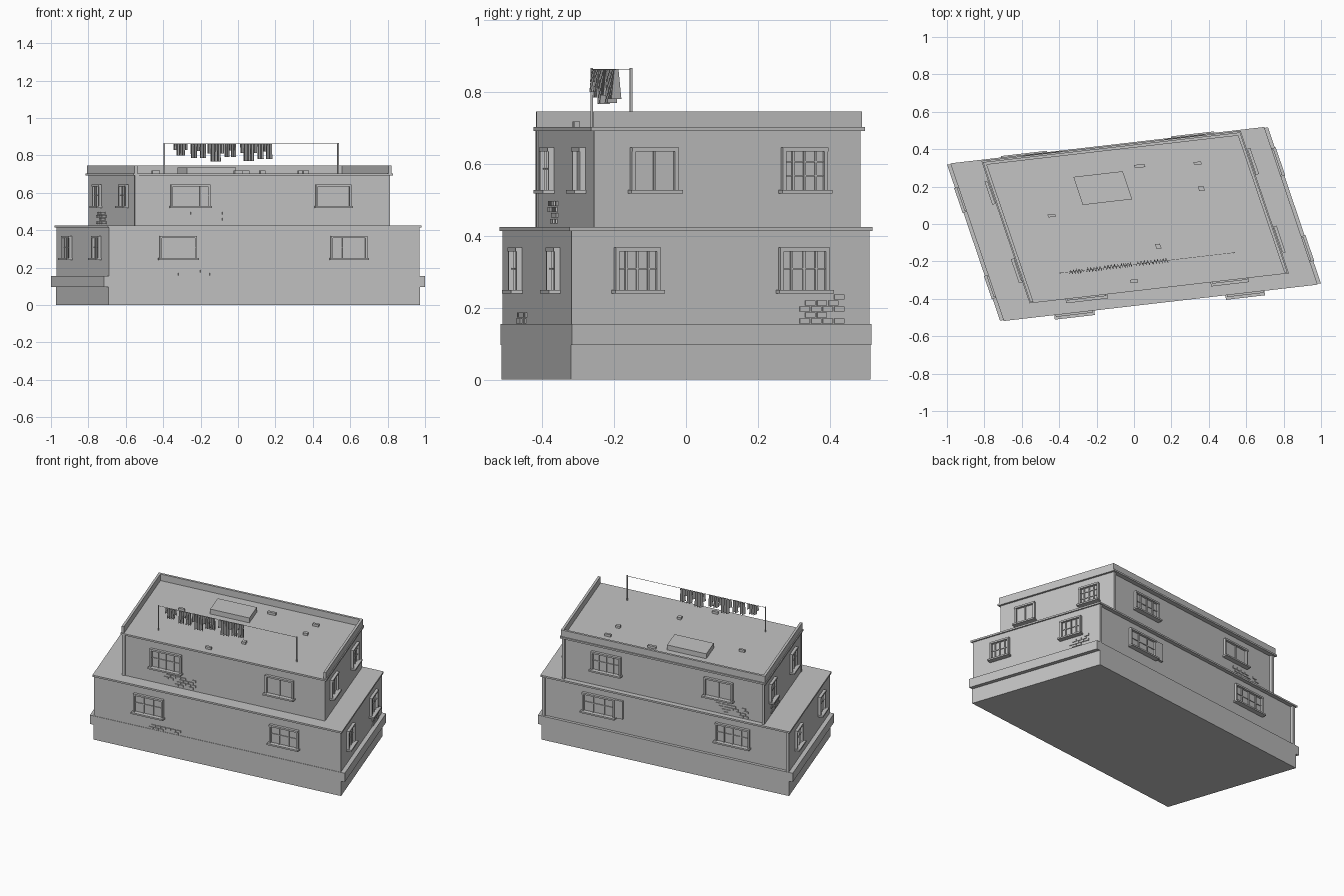
import bpy, bmesh, math, random
from mathutils import Vector

random.seed(4)
if "Cube" in bpy.data.objects:
    bpy.data.objects.remove(bpy.data.objects["Cube"])

plaster = bpy.data.materials.new("grey plaster")
plaster.use_nodes = True
GREY = (0.55, 0.55, 0.55, 1)
plaster.diffuse_color = GREY
plaster.node_tree.nodes["Principled BSDF"].inputs["Base Color"].default_value = GREY

# Skewed plan: U runs along the long walls, V along the short walls
U = Vector((0.993, 0.115, 0))
V = Vector((-0.321, 0.947, 0))
LOW = Vector((0, 0, 0))
TOP = Vector((0.006, 0.037, 0))


def finish(bm, name):
    bmesh.ops.recalc_face_normals(bm, faces=bm.faces)
    mesh = bpy.data.meshes.new(name)
    bm.to_mesh(mesh)
    bm.free()
    mesh.materials.append(plaster)
    obj = bpy.data.objects.new(name, mesh)
    bpy.context.collection.objects.link(obj)
    return obj


def block(bm, origin, p, q, pr, qr, zr):
    """Box spanning ranges pr along p, qr along q and zr in height."""
    rings = [[bm.verts.new(origin + p * s + q * t + Vector((0, 0, z)))
              for s, t in ((pr[0], qr[0]), (pr[1], qr[0]), (pr[1], qr[1]), (pr[0], qr[1]))]
             for z in zr]
    bm.faces.new(rings[0])
    bm.faces.new(rings[1])
    for i in range(4):
        j = (i + 1) % 4
        bm.faces.new((rings[0][i], rings[0][j], rings[1][j], rings[1][i]))


def part(name, centre, *ranges):
    bm = bmesh.new()
    for pr, qr, zr in ranges:
        block(bm, centre, U, V, pr, qr, zr)
    return finish(bm, name)


# Storeys, ledges and roof slabs
part("plinth", LOW, ((-.839, .839), (-.44, .44), (0, .155)))
part("plinth_ledges", LOW, ((-.864, -.839), (-.44, .44), (.097, .155)),
     ((.839, .864), (-.44, .44), (.097, .155)))
part("lower_walls", LOW, ((-.836, .836), (-.437, .42), (.155, .414)))
part("lower_corner_strips", LOW, ((-.836, -.818), (.42, .437), (.155, .414)),
     ((.818, .836), (.42, .437), (.155, .414)))
part("lower_roof_slab", LOW, ((-.845, .845), (-.445, .445), (.414, .425)))
part("upper_walls", TOP, ((-.685, .685), (-.392, .372), (.425, .692)))
part("upper_corner_strips", TOP, ((-.685, -.669), (.372, .39), (.425, .692)),
     ((.669, .685), (.372, .39), (.425, .692)),
     ((-.688, -.668), (-.397, -.38), (.425, .692)))
part("roof_slab", TOP, ((-.698, .698), (-.402, .402), (.692, .703)))
part("parapet", TOP, ((-.692, -.676), (-.396, .394), (.703, .746)),
     ((.676, .692), (-.396, .394), (.703, .746)),
     ((-.676, .676), (.378, .394), (.703, .746)))

# Wall faces: origin, direction along the wall, outward normal, measured axis
N_FRONT = Vector((U.y, -U.x, 0))
N_LEFT = Vector((V.y, -V.x, 0))


def faces_of(c, a, b_front, b_back):
    return {"front": (c - V * b_front, U, N_FRONT, 0), "back": (c + V * b_back, U, -N_FRONT, 0),
            "left": (c + U * a, V, N_LEFT, 1), "right": (c - U * a, V, -N_LEFT, 1)}


WALLS = {"lower": faces_of(LOW, .836, .437, .42), "upper": faces_of(TOP, .685, .392, .372)}


def window(level, side, lo, hi, cols, rows, shutter=0):
    o, d, n, ax = WALLS[level][side]
    s0, s1 = sorted(((lo - o[ax]) / d[ax], (hi - o[ax]) / d[ax]))
    z0, z1 = (.25, .368) if level == "lower" else (.528, .645)
    w, h = s1 - s0, z1 - z0
    bm = bmesh.new()

    def add(pr, zr, depth):
        block(bm, o, d, n, pr, (-.004, depth), zr)

    t = .011
    add((s0, s1), (z0, z1), .003)                       # pane
    add((s0, s0 + t), (z0, z1), .016)                   # frame
    add((s1 - t, s1), (z0, z1), .016)
    add((s0, s1), (z1 - t, z1), .018)
    add((s0 - .007, s1 + .007), (z0 - .01, z0), .032)   # sill
    for i in range(1, cols):
        m = s0 + w * i / cols
        add((m - .003, m + .003), (z0, z1 - t), .01)
    for i in range(1, rows):
        m = z0 + h * i / rows
        add((s0 + t, s1 - t), (m - .002, m + .002), .008)
    if shutter:
        add((s0 - shutter, s0), (z0, z1), .014)
    finish(bm, f"{level}_{side}_window")


for spec in (("lower", "front", -.42, -.22, 3, 2), ("lower", "front", .495, .69, 3, 2),
             ("upper", "front", -.36, -.15, 4, 2), ("upper", "front", .415, .605, 2, 1),
             ("lower", "left", -.2, -.075, 4, 2), ("lower", "left", .257, .394, 4, 2),
             ("upper", "left", -.155, -.025, 2, 1), ("upper", "left", .264, .39, 4, 3),
             ("lower", "right", -.385, -.275, 4, 2), ("lower", "right", .075, .195, 4, 2),
             ("upper", "right", -.3, -.185, 4, 2), ("upper", "right", .12, .23, 4, 2),
             ("lower", "back", .207, .425, 3, 2, .055), ("lower", "back", -.7, -.47, 4, 2),
             ("upper", "back", .174, .373, 4, 2), ("upper", "back", -.58, -.387, 2, 1)):
    window(*spec)


# Patches of exposed brick
def bricks(level, side, lo, hi, z0, z1):
    o, d, n, ax = WALLS[level][side]
    s0, s1 = (lo - o[ax]) / d[ax], (hi - o[ax]) / d[ax]
    bm = bmesh.new()
    step, course = .034, .0165
    for row in range(int((z1 - z0) / course)):
        s = s0 + (row % 2) * step / 2
        while s + .028 < s1 + .01:
            if random.random() < .78:
                z = z0 + row * course
                block(bm, o, d, n, (s, s + .029), (-.002, .005), (z, z + .0135))
            s += step
    finish(bm, f"{level}_{side}_bricks")


bricks("lower", "left", .315, .45, .157, .24)
bricks("lower", "front", -.32, -.11, .157, .195)
bricks("upper", "front", -.27, -.06, .434, .51)
bricks("upper", "right", .04, .2, .434, .51)
bricks("upper", "back", -.68, -.46, .43, .505)

# Roof hatch and small vents
part("roof_hatch", Vector((-.167, .192, 0)), ((-.133, .133), (-.079, .079), (.7, .735)))
for x, y, w, l in ((.03, .31, .028, .009), (.34, .325, .02, .008), (.36, .19, .015, .012),
                   (-.44, .045, .02, .008), (.13, -.12, .013, .014), (0, -.305, .02, .009)):
    part("roof_vent", Vector((x, y, 0)), ((-w, w), (-l, l), (.7, .718)))

# Washing line with posts
START, END = Vector((-.395, -.262, 0)), Vector((.535, -.153, 0))
for p in (START, END):
    part("line_post", p, ((-.0035, .0035), (-.0035, .0035), (.7, .867)))
RUN = (END - START).normalized()
SIDE = Vector((-RUN.y, RUN.x, 0))
bm = bmesh.new()
block(bm, START, RUN, SIDE, (0, (END - START).length), (-.001, .001), (.862, .864))
finish(bm, "washing_line")


# Hanging clothes: folded strips whose lengths shape a shirt or trousers
def garment(name, x0, x1, bottom, is_shirt):
    bm = bmesh.new()
    base = START + RUN * ((x0 - START.x) / RUN.x)
    width, n, drop = (x1 - x0) / RUN.x, 10, .862 - bottom
    for i in range(n):
        edge = i < 2 or i > n - 3
        length = drop * (.55 if is_shirt and edge else 1)
        top = .862 - (.5 * drop if not is_shirt and i in (4, 5) else 0)
        if not is_shirt and i in (4, 5):
            length, top = drop * .5, .862
        corners = []
        for k, z in ((i, top), (i + 1, top), (i + 1, top - length), (i, top - length)):
            fold = .006 + .008 * (.862 - z) / drop
            off = fold * (1 if k % 2 else -1)
            corners.append(bm.verts.new(base + RUN * width * k / n + SIDE * off + Vector((0, 0, z))))
        bm.faces.new(corners)
    bmesh.ops.remove_doubles(bm, verts=bm.verts, dist=.0001)
    cloth = finish(bm, name)
    cloth.modifiers.new("thickness", "SOLIDIFY").thickness = .002


for i, (x0, x1, bottom) in enumerate(((-.345, -.27, .8), (-.254, -.172, .785), (-.163, -.078, .767),
                                      (-.072, -.013, .79), (.013, .1, .77), (.104, .18, .78))):
    garment("hanging_shirt" if i % 2 == 0 else "hanging_trousers", x0, x1, bottom, i % 2 == 0)
